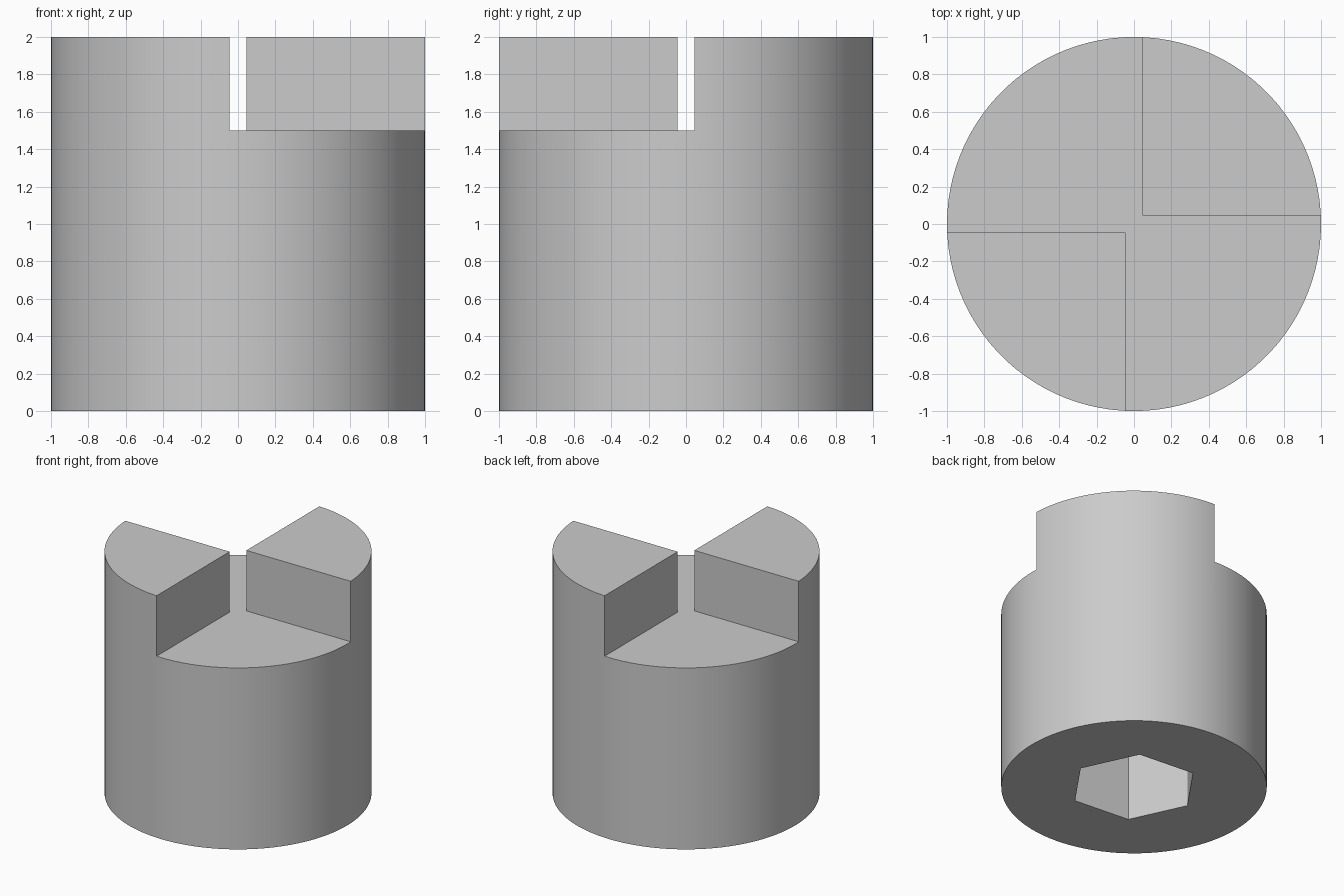
import bpy
from math import radians

if "Cube" in bpy.data.objects:
    bpy.data.objects.remove(bpy.data.objects["Cube"])

GAP = 0.045          # half the clearance between the jaws
JAW_BASE = 1.5       # height where the jaws begin
SOCKET_DEPTH = 1.0

grey = bpy.data.materials.new("light grey")
grey.use_nodes = True
colour = (0.6, 0.6, 0.6, 1)
grey.diffuse_color = colour
grey.node_tree.nodes["Principled BSDF"].inputs["Base Color"].default_value = colour


def box(name, low, high):
    middle = [(a + b) / 2 for a, b in zip(low, high)]
    bpy.ops.mesh.primitive_cube_add(size=1, location=middle)
    ob = bpy.context.object
    ob.name = name
    ob.scale = [b - a for a, b in zip(low, high)]
    return ob


def cylinder(name, sides, radius, bottom, top, turn=0):
    bpy.ops.mesh.primitive_cylinder_add(
        vertices=sides, radius=radius, depth=top - bottom,
        location=(0, 0, (bottom + top) / 2), rotation=(0, 0, turn))
    ob = bpy.context.object
    ob.name = name
    return ob


# Round coupling body
body = cylinder("coupling_body", 100, 1, 0, 2)
body.data.materials.append(grey)

# Two overlapping boxes leave a pair of opposite quarter jaws;
# a six-sided prism sinks the drive socket into the underside
cutters = [
    box("front_left_cutter", (-GAP, -2, JAW_BASE), (2, GAP, 3)),
    box("back_right_cutter", (-2, -GAP, JAW_BASE), (GAP, 2, 3)),
    cylinder("hex_socket_cutter", 6, 0.49, -1, SOCKET_DEPTH, radians(25)),
]

bpy.ops.object.select_all(action='DESELECT')
body.select_set(True)
bpy.context.view_layer.objects.active = body
for cutter in cutters:
    cutter.hide_render = True
    mod = body.modifiers.new(cutter.name, 'BOOLEAN')
    mod.operation = 'DIFFERENCE'
    mod.solver = 'EXACT'
    mod.object = cutter
    bpy.ops.object.modifier_apply(modifier=mod.name)
for cutter in cutters:
    bpy.data.objects.remove(cutter)

# Smooth barrel with crisp jaw and socket edges
bpy.ops.object.shade_smooth_by_angle(angle=radians(30))
